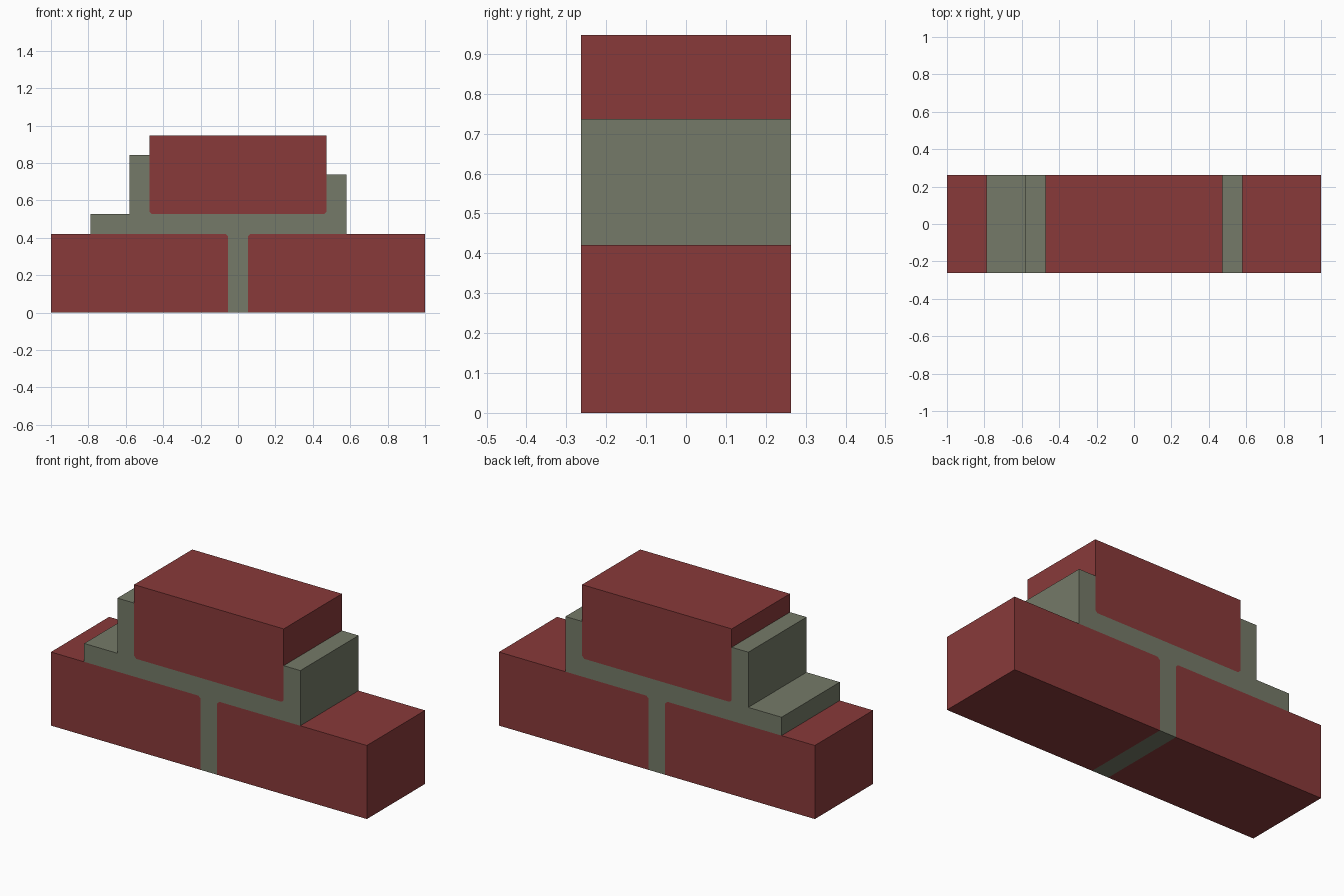
import bpy, bmesh

if "Cube" in bpy.data.objects:
    bpy.data.objects.remove(bpy.data.objects["Cube"])

U = 2 / 19          # one module: a brick is 9 x 4 x 5 modules, a joint is 1
HALF_DEPTH = 2.5 * U
C = 0.13            # small worn corner where bricks meet mortar


def material(name, rgb):
    m = bpy.data.materials.new(name)
    m.diffuse_color = (*rgb, 1)
    m.use_nodes = True
    m.node_tree.nodes["Principled BSDF"].inputs["Base Color"].default_value = m.diffuse_color
    return m


def prism(name, profile, mat):
    """Extrude an x/z profile (in modules) through the wall depth."""
    bm = bmesh.new()
    face = bm.faces.new([bm.verts.new((x * U, -HALF_DEPTH, z * U)) for x, z in profile])
    out = bmesh.ops.extrude_face_region(bm, geom=[face])
    verts = [g for g in out["geom"] if isinstance(g, bmesh.types.BMVert)]
    bmesh.ops.translate(bm, verts=verts, vec=(0, 2 * HALF_DEPTH, 0))
    bmesh.ops.recalc_face_normals(bm, faces=bm.faces)
    mesh = bpy.data.meshes.new(name)
    bm.to_mesh(mesh)
    bm.free()
    mesh.materials.append(mat)
    ob = bpy.data.objects.new(name, mesh)
    bpy.context.collection.objects.link(ob)
    return ob


red = material("brick red", (0.25, 0.042, 0.042))
grey = material("mortar grey green", (0.178, 0.195, 0.138))

# Two lower bricks, mirrored about the joint
for name, s in (("lower_brick_left", -1), ("lower_brick_right", 1)):
    prism(name, [(s * x, z) for x, z in
                 [(0.5, 0), (9.5, 0), (9.5, 4), (0.5 + C, 4), (0.5, 4 - C)]], red)

# Upper brick
prism("upper_brick", [(-4.5 + C, 5), (4.5 - C, 5), (4.5, 5 + C), (4.5, 9),
                      (-4.5, 9), (-4.5, 5 + C)], red)

# Mortar: joint stem, bed and the squeezed-out steps around the upper brick
prism("mortar", [(-0.5, 0), (0.5, 0), (0.5, 4 - C), (0.5 + C, 4), (5.5, 4), (5.5, 7),
                 (4.5, 7), (4.5, 5 + C), (4.5 - C, 5), (-4.5 + C, 5), (-4.5, 5 + C),
                 (-4.5, 8), (-5.5, 8), (-5.5, 5), (-7.5, 5), (-7.5, 4),
                 (-0.5 - C, 4), (-0.5, 4 - C)], grey)
